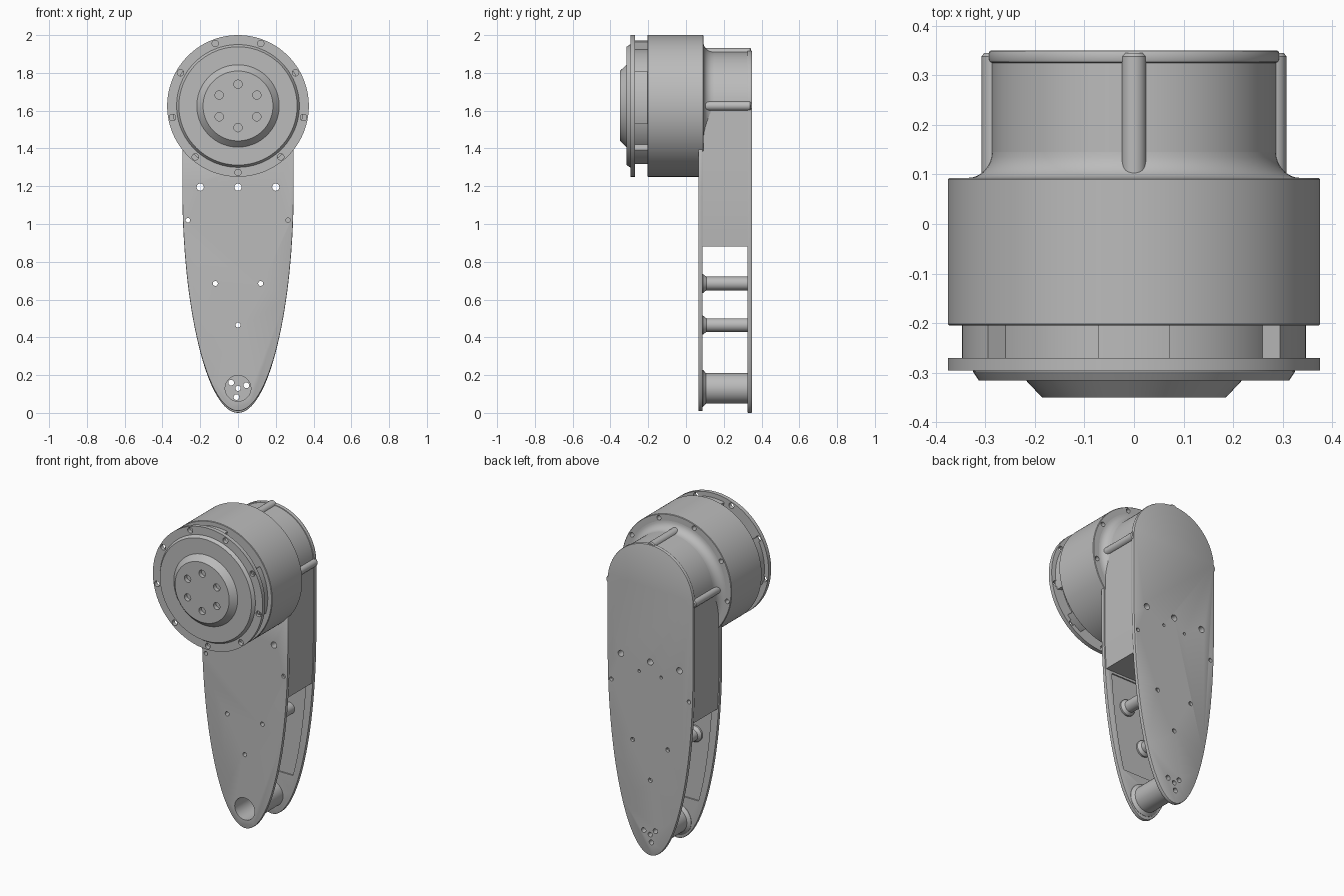
import bpy, bmesh, math

cube = bpy.data.objects.get("Cube")
if cube:
    bpy.data.objects.remove(cube, do_unlink=True)

grey = bpy.data.materials.new("machined_grey")
grey.use_nodes = True
grey.diffuse_color = (0.5, 0.5, 0.5, 1)
grey.node_tree.nodes["Principled BSDF"].inputs["Base Color"].default_value = (0.5, 0.5, 0.5, 1)

AXIS_Z = 1.625
BOLTS = [math.radians(-90 + 40 * i) for i in range(9)]


def polar(r, a, z=AXIS_Z):
    return r * math.cos(a), z + r * math.sin(a)


def add_loft(bm, rings):
    """Skin a stack of matching rings and cap both ends."""
    rows = [[bm.verts.new(p) for p in ring] for ring in rings]
    n = len(rows[0])
    for a, b in zip(rows, rows[1:]):
        for i in range(n):
            j = (i + 1) % n
            bm.faces.new((a[i], a[j], b[j], b[i]))
    bm.faces.new(rows[0])
    bm.faces.new(rows[-1])


def make(name, stacks):
    bm = bmesh.new()
    for rings in stacks:
        add_loft(bm, rings)
    bmesh.ops.recalc_face_normals(bm, faces=bm.faces)
    mesh = bpy.data.meshes.new(name)
    bm.to_mesh(mesh)
    bm.free()
    mesh.materials.append(grey)
    obj = bpy.data.objects.new(name, mesh)
    bpy.context.collection.objects.link(obj)
    return obj


def turned(profile, x=0, z=AXIS_Z, n=96):
    """Rings around an axis along y from (radius, y) pairs."""
    return [[(x + r * math.cos(i * math.tau / n), y, z + r * math.sin(i * math.tau / n))
             for i in range(n)] for r, y in profile]


def pin(x, z, r, y0, y1, n=24):
    return turned([(r, y0), (r, y1)], x, z, n)


def slab(outline, y0, y1):
    return [[(x, y, z) for x, z in outline] for y in (y0, y1)]


def finish(obj, cutters=(), bevel=0):
    """Bevel the rims, cut the holes, bake and shade."""
    if bevel:
        m = obj.modifiers.new("rim", 'BEVEL')
        m.width, m.segments, m.limit_method = bevel, 2, 'ANGLE'
        m.angle_limit = math.radians(40)
    helpers = []
    for stacks in cutters:
        c = make("cutter", stacks)
        c.hide_render = True
        m = obj.modifiers.new("cut", 'BOOLEAN')
        m.operation, m.solver, m.object = 'DIFFERENCE', 'EXACT', c
        helpers.append(c)
    bpy.context.view_layer.update()
    dg = bpy.context.evaluated_depsgraph_get()
    baked = bpy.data.meshes.new_from_object(obj.evaluated_get(dg))
    obj.modifiers.clear()
    obj.data = baked
    for c in helpers:
        bpy.data.objects.remove(c, do_unlink=True)
    bpy.ops.object.select_all(action='DESELECT')
    obj.select_set(True)
    bpy.context.view_layer.objects.active = obj
    bpy.ops.object.shade_smooth_by_angle(angle=math.radians(30))


def leg_outline(half, bottom, cut=None, top=None):
    """Half ellipse below, straight sides, then a flat or round top."""
    mid = 1.2
    pts = []
    for i in range(65):
        a = math.pi + math.pi * i / 64
        pts.append((half * math.cos(a), mid + (mid - bottom) * math.sin(a)))
    if cut is not None:
        pts = [p for p in pts if p[1] > cut + 0.005]
        edge = half * math.sqrt(1 - ((mid - cut) / (mid - bottom)) ** 2)
        k = sum(1 for p in pts if p[0] < 0)
        pts[k:k] = [(-edge, cut), (edge, cut)]
    if top is not None:
        return pts + [(half, top), (-half, top)]
    return pts + [polar(half, math.pi * i / 48) for i in range(49)]


# Shared hole patterns
def leg_holes(y0, y1):
    spots = [(-0.2, 1.195, 0.019), (0, 1.195, 0.019), (0.2, 1.195, 0.019)]
    for s in (-1, 1):
        spots += [(s * 0.265, 1.02, 0.012), (s * 0.12, 0.685, 0.013)]
    spots.append((0, 0.465, 0.013))
    return [pin(x, z, r, y0, y1) for x, z, r in spots]


def hub_holes(y0, y1):
    holes = [pin(0, 0.13, 0.014, y0, y1)]
    for deg in (20, 140, 260):
        x, z = polar(0.047, math.radians(deg), 0.13)
        holes.append(pin(x, z, 0.015, y0, y1))
    return holes


def pocket(y0, y1):
    inner = [(x * 0.84, z) for x, z in leg_outline(0.293, 0.05, top=1.3)]
    inner = [(x, z) for x, z in inner if 0.27 < z < 0.87]
    return [slab(inner, y0, y1)]


# Side plates of the leg
front_plate = make("front_plate", [slab(leg_outline(0.295, 0.01, top=1.4), 0.065, 0.088)])
finish(front_plate, [leg_holes(0, 0.2), [pin(0, 0.13, 0.068, 0, 0.2, 48)],
                     pocket(0.08, 0.2)], 0.005)

back_plate = make("back_plate", [slab(leg_outline(0.293, 0.0), 0.325, 0.35)])
small = [pin(s * 0.075, 1.12, 0.009, 0.335, 0.5) for s in (-1, 1)]
finish(back_plate, [leg_holes(0.2, 0.5) + hub_holes(0.2, 0.5) + small,
                    pocket(0.2, 0.333)], 0.006)

# Solid upper body between the plates
upper_body = make("upper_body", [slab(leg_outline(0.287, 0.01, cut=0.88), 0.08, 0.33)])
finish(upper_body, [leg_holes(0, 0.5)[:5]])

# Concave collar joining body and housing
collar = [(0.335, 0.085), (0.335, 0.093)]
for i in range(9):
    a = math.pi / 2 * i / 8
    collar.append((0.335 - 0.048 * math.sin(a), 0.145 - 0.052 * math.cos(a)))
finish(make("housing_collar", [turned(collar)]))

# Bolt posts on the top and both sides of the body
for name, deg in (("left_post", 0), ("top_post", 90), ("right_post", 180)):
    x, z = polar(0.282, math.radians(deg))
    post = make(name, [turned([(0.025, 0.1), (0.025, 0.338), (0.02, 0.345)], x, z, 32)])
    finish(post, [[pin(x, z, 0.011, 0.325, 0.4)]])

# Standoffs between the plates
for name, x, z in (("left_standoff", 0.12, 0.685), ("right_standoff", -0.12, 0.685),
                   ("lower_standoff", 0, 0.465)):
    rod = [(0.05, 0.08), (0.05, 0.09), (0.036, 0.108), (0.036, 0.33)]
    finish(make(name, [turned(rod, x, z, 40)]), [[pin(x, z, 0.013, 0, 0.5)]])

# Hollow hub at the foot
hub = [(0.098, 0.082), (0.098, 0.09), (0.08, 0.106), (0.08, 0.33)]
finish(make("foot_hub", [turned(hub, 0, 0.13, 64)]),
       [[pin(0, 0.13, 0.068, 0, 0.29, 48)], hub_holes(0.2, 0.5)])

# Motor housing with rear bolt holes
housing = make("motor_housing", [turned([(0.372, -0.205), (0.375, -0.202),
                                         (0.375, 0.09), (0.372, 0.093)], n=128)])
finish(housing, [[pin(*polar(0.352, a), 0.014, 0.06, 0.2) for a in BOLTS]])

# Stepped core and spacer lugs in the gap behind the flange
finish(make("gap_core", [turned([(0.305, -0.28), (0.305, -0.19)])]))
for i, (a0, a1) in enumerate(((78, 102), (-16, 32), (148, 196), (222, 242), (298, 318))):
    arc = [math.radians(a0 + (a1 - a0) * k / 16) for k in range(17)]
    ring = [polar(0.347, a) for a in arc] + [polar(0.29, a) for a in reversed(arc)]
    finish(make("spacer_lug_%d" % (i + 1), [slab(ring, -0.28, -0.2)]))

# Front flange with bolt holes
flange = make("front_flange", [turned([(0.375, -0.295), (0.375, -0.27)], n=128)])
finish(flange, [[pin(*polar(0.352, a), 0.017, -0.4, -0.2) for a in BOLTS]])

# Rotating output cap with six bolt holes
cap = [(0.325, -0.285), (0.325, -0.297), (0.313, -0.315), (0.218, -0.315), (0.185, -0.35)]
output = make("output_cap", [turned(cap)])
finish(output, [[pin(*polar(0.115, math.radians(30 + 60 * i)), 0.022, -0.4, -0.325)
                 for i in range(6)]])
